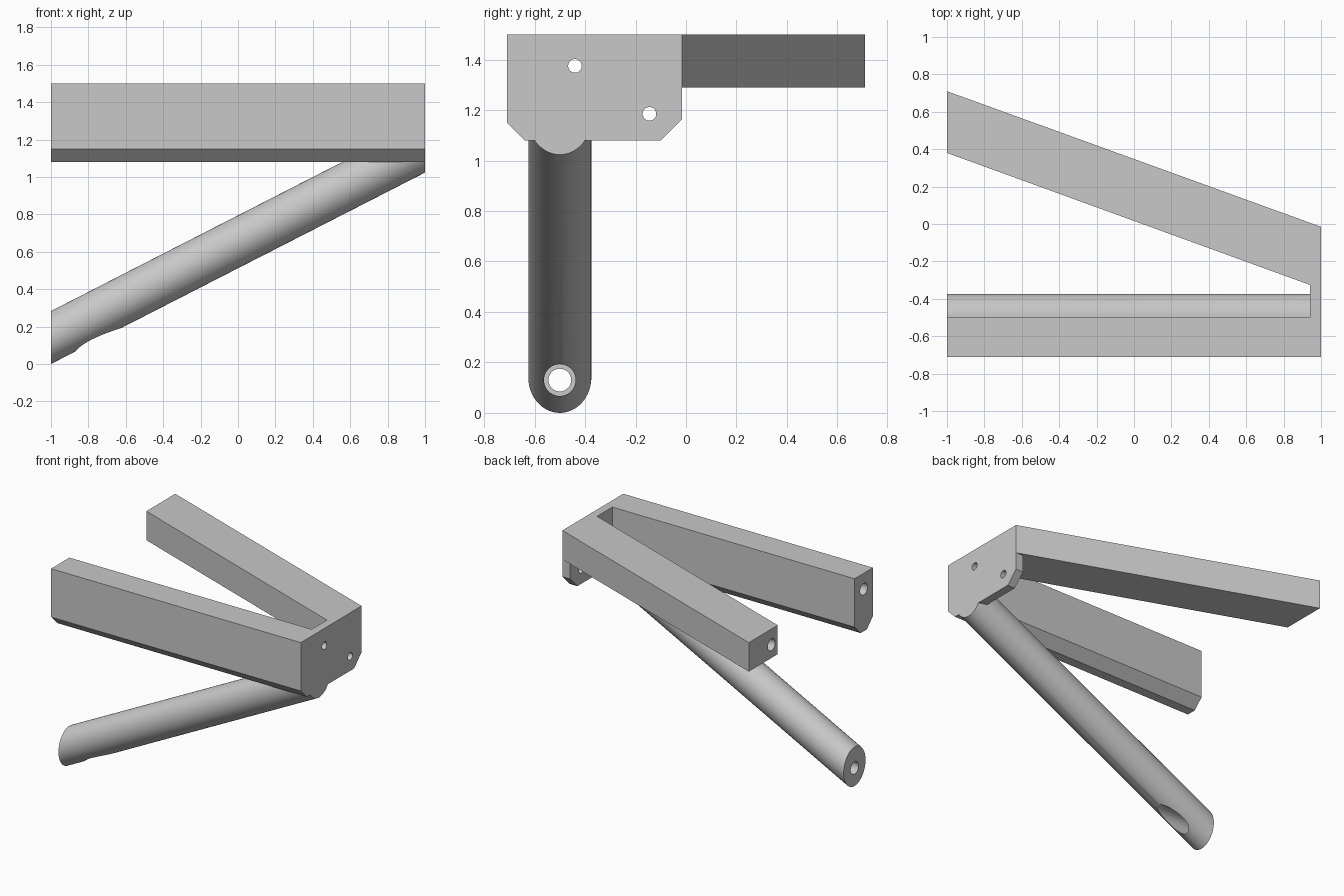
import bpy, bmesh, math

if "Cube" in bpy.data.objects:
    bpy.data.objects.remove(bpy.data.objects["Cube"], do_unlink=True)

grey = bpy.data.materials.new("light grey")
grey.use_nodes = True
colour = (0.58, 0.58, 0.58, 1)
grey.diffuse_color = colour
grey.node_tree.nodes["Principled BSDF"].inputs["Base Color"].default_value = colour


def loft(name, x0, loop0, x1, loop1):
    """Solid between two matching (y, z) outlines at x0 and x1."""
    bm = bmesh.new()
    a = [bm.verts.new((x0, y, z)) for y, z in loop0]
    b = [bm.verts.new((x1, y, z)) for y, z in loop1]
    bm.faces.new(a)
    bm.faces.new(b)
    for i in range(len(a)):
        j = (i + 1) % len(a)
        bm.faces.new((a[i], a[j], b[j], b[i]))
    bmesh.ops.recalc_face_normals(bm, faces=bm.faces)
    mesh = bpy.data.meshes.new(name)
    bm.to_mesh(mesh)
    bm.free()
    mesh.materials.append(grey)
    obj = bpy.data.objects.new(name, mesh)
    bpy.context.collection.objects.link(obj)
    return obj


def ellipse(y, z, ry, rz, n=64):
    return [(y + ry * math.cos(2 * math.pi * i / n),
             z + rz * math.sin(2 * math.pi * i / n)) for i in range(n)]


def chamfered(y0, y1, z0, z1, c0, c1):
    """Rectangle with its two bottom corners cut off."""
    return [(y0, z1), (y0, z0 + c0), (y0 + c0, z0), (y1 - c1, z0), (y1, z0 + c1), (y1, z1)]


def rect(y0, y1, z0, z1):
    return [(y0, z0), (y1, z0), (y1, z1), (y0, z1)]


def combine(target, tool, operation):
    mod = target.modifiers.new(operation.lower(), 'BOOLEAN')
    mod.operation = operation
    mod.solver = 'EXACT'
    mod.object = tool
    bpy.context.view_layer.objects.active = target
    bpy.ops.object.modifier_apply(modifier=mod.name)
    bpy.data.objects.remove(tool, do_unlink=True)


BOTTOM, TOP, PLATE = 1.08, 1.5, 0.94

# End plate joined with the two arms and the sloping round brace
bracket = loft("bracket", PLATE, chamfered(-0.71, -0.015, BOTTOM, TOP, 0.07, 0.085),
               1, chamfered(-0.71, -0.015, BOTTOM, TOP, 0.07, 0.085))
arm = chamfered(-0.71, -0.5, BOTTOM, TOP, 0.07, 0.07)
combine(bracket, loft("front_arm", -1, arm, 1, arm), 'UNION')
combine(bracket, loft("rear_arm", -1, rect(0.38, 0.71, 1.29, TOP),
                      1, rect(-0.347, -0.015, 1.29, TOP)), 'UNION')
combine(bracket, loft("brace", -1, ellipse(-0.5, 0.1415, 0.125, 0.1415),
                      1, ellipse(-0.5, 1.165, 0.125, 0.1415)), 'UNION')

# Screw holes: x start, x end, y, z, radius
holes = [
    (0.85, 1.1, -0.44, 1.375, 0.027),    # plate, upper
    (0.85, 1.1, -0.145, 1.185, 0.027),   # plate, lower
    (-1.1, -0.7, -0.605, 1.385, 0.042),  # front arm end
    (-1.1, -0.7, 0.45, 1.385, 0.042),    # rear arm end
    (-0.94, -0.3, -0.5, 0.13, 0.063),    # brace counterbore
    (-1.1, -0.8, -0.5, 0.13, 0.045),     # brace through hole
]
for x0, x1, y, z, r in holes:
    loop = ellipse(y, z, r, r, 40)
    combine(bracket, loft("hole_cutter", x0, loop, x1, loop), 'DIFFERENCE')

# Smooth round surfaces, sharp corners
bpy.ops.object.select_all(action='DESELECT')
bracket.select_set(True)
bpy.context.view_layer.objects.active = bracket
bpy.ops.object.shade_smooth_by_angle(angle=math.radians(30))
